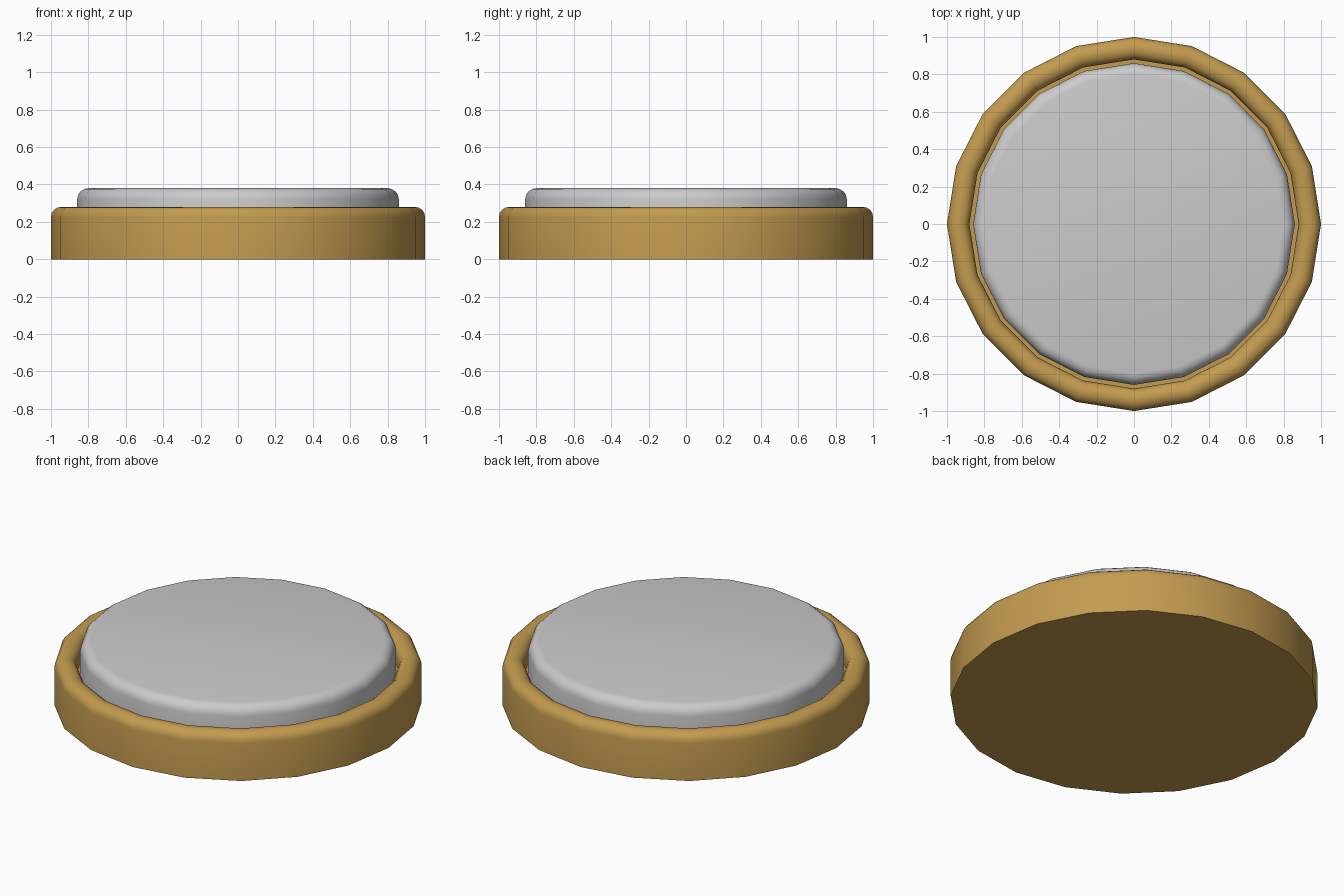
import bpy, bmesh
from math import sin, cos, pi, radians

if "Cube" in bpy.data.objects:
    bpy.data.objects.remove(bpy.data.objects["Cube"])

SIDES = 20


def arc(cr, cz, rad, a0, a1, steps=4):
    # rounded profile corner, angles in degrees
    return [(cr + rad * cos(radians(a0 + (a1 - a0) * i / steps)),
             cz + rad * sin(radians(a0 + (a1 - a0) * i / steps)))
            for i in range(steps + 1)]


def lathe(name, profile, color=None):
    # spin a (radius, z) profile, capping both ends with flat polygons
    bm = bmesh.new()
    rings = [[bm.verts.new((r * cos(2 * pi * i / SIDES), r * sin(2 * pi * i / SIDES), z))
              for i in range(SIDES)] for r, z in profile]
    for a, b in zip(rings, rings[1:]):
        for i in range(SIDES):
            j = (i + 1) % SIDES
            bm.faces.new((a[i], a[j], b[j], b[i]))
    bm.faces.new(rings[0][::-1])
    bm.faces.new(rings[-1])
    bmesh.ops.recalc_face_normals(bm, faces=bm.faces)
    me = bpy.data.meshes.new(name)
    bm.to_mesh(me)
    bm.free()
    ob = bpy.data.objects.new(name, me)
    bpy.context.collection.objects.link(ob)
    if color:
        mat = bpy.data.materials.new(name + "_material")
        mat.diffuse_color = color
        mat.use_nodes = True
        mat.node_tree.nodes["Principled BSDF"].inputs["Base Color"].default_value = mat.diffuse_color
        me.materials.append(mat)
    bpy.ops.object.select_all(action='DESELECT')
    ob.select_set(True)
    bpy.context.view_layer.objects.active = ob
    bpy.ops.object.shade_smooth_by_angle(angle=radians(35))
    return ob


# Brass housing: outer wall, rounded rim, recessed floor
FLOOR = 0.18
lathe("housing",
      [(1.0, 0.0)] + arc(0.945, 0.225, 0.055, 0, 90)
      + arc(0.935, 0.225, 0.055, 90, 180) + [(0.88, FLOOR)],
      (0.55, 0.33, 0.08, 1))

# Grey push plate with a rounded top edge
lathe("push_plate", [(0.86, FLOOR)] + arc(0.80, 0.32, 0.06, 0, 90))
